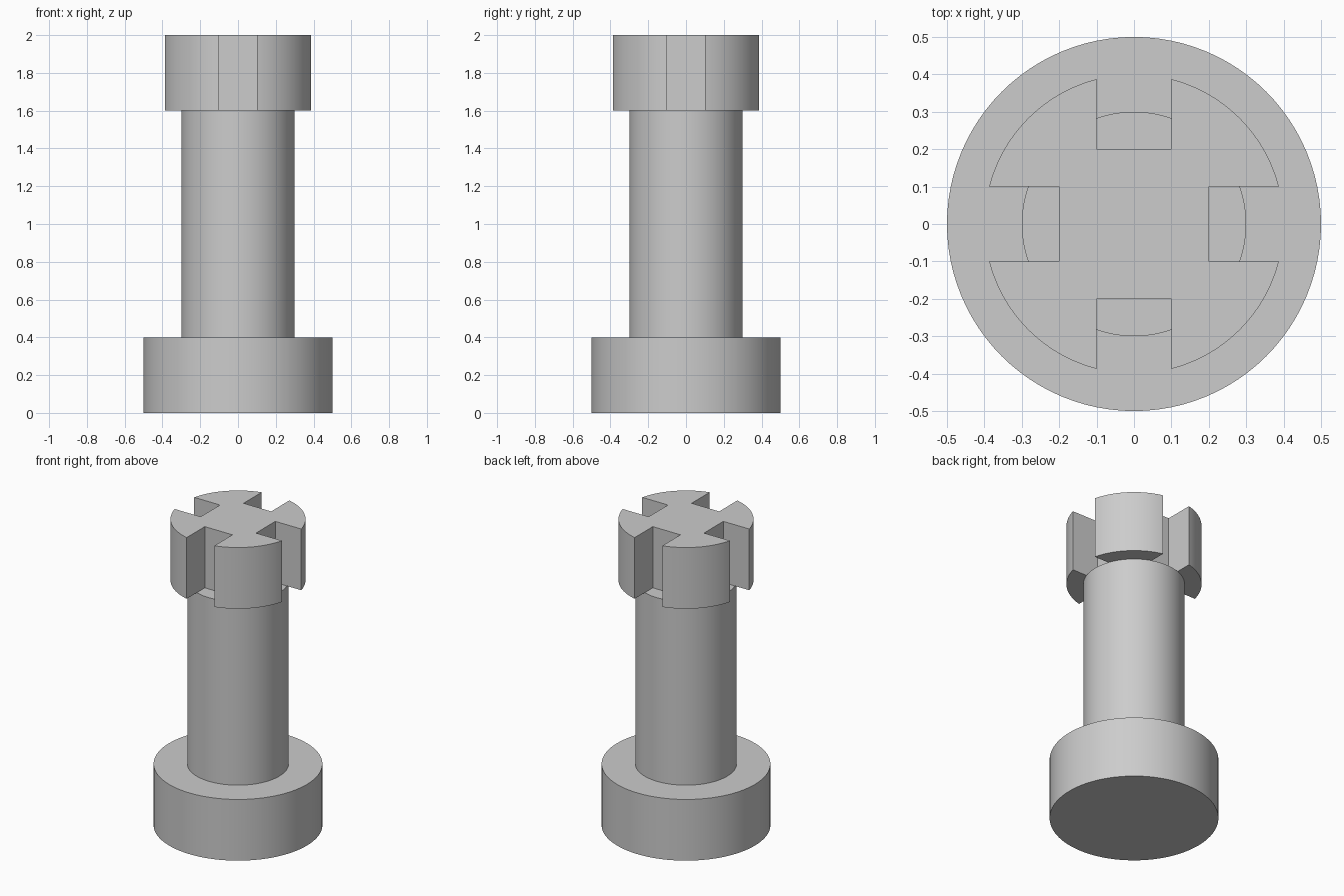
import bpy
import bmesh
from math import asin, cos, sin, pi, radians

cube = bpy.data.objects.get("Cube")
if cube:
    bpy.data.objects.remove(cube, do_unlink=True)

GREY = (0.604, 0.604, 0.604, 1.0)
grey = bpy.data.materials.new("plain grey")
grey.use_nodes = True
grey.diffuse_color = GREY
grey.node_tree.nodes["Principled BSDF"].inputs["Base Color"].default_value = GREY


def circle(radius, count=96):
    return [(radius * cos(2 * pi * i / count), radius * sin(2 * pi * i / count))
            for i in range(count)]


def slotted_circle(radius, floor, half_width, steps=24):
    """Outline of a disc with a square slot cut into each of its four sides."""
    edge = asin(half_width / radius)
    outline = []
    for q in range(4):
        turn = q * pi / 2
        c, s = round(cos(turn)), round(sin(turn))
        # slot floor corners, then the arc up to the next slot
        quarter = [(floor, -half_width), (floor, half_width)]
        for i in range(steps + 1):
            a = edge + (pi / 2 - 2 * edge) * i / steps
            quarter.append((radius * cos(a), radius * sin(a)))
        outline += [(c * x - s * y, s * x + c * y) for x, y in quarter]
    return outline


def extrude_part(name, outline, bottom, top):
    bm = bmesh.new()
    face = bm.faces.new([bm.verts.new((x, y, bottom)) for x, y in outline])
    result = bmesh.ops.extrude_face_region(bm, geom=[face], use_keep_orig=True)
    raised = [v for v in result["geom"] if isinstance(v, bmesh.types.BMVert)]
    bmesh.ops.translate(bm, verts=raised, vec=(0, 0, top - bottom))
    bmesh.ops.recalc_face_normals(bm, faces=bm.faces)
    mesh = bpy.data.meshes.new(name)
    bm.to_mesh(mesh)
    bm.free()
    mesh.materials.append(grey)
    obj = bpy.data.objects.new(name, mesh)
    bpy.context.collection.objects.link(obj)
    bpy.ops.object.select_all(action="DESELECT")
    obj.select_set(True)
    bpy.context.view_layer.objects.active = obj
    bpy.ops.object.shade_smooth_by_angle(angle=radians(30))
    return obj


# Wide foot, slim column and notched crown
extrude_part("base", circle(0.5), 0.0, 0.4)
extrude_part("shaft", circle(0.3), 0.4, 1.6)
extrude_part("slotted_head", slotted_circle(0.4, 0.2, 0.1), 1.6, 2.0)
